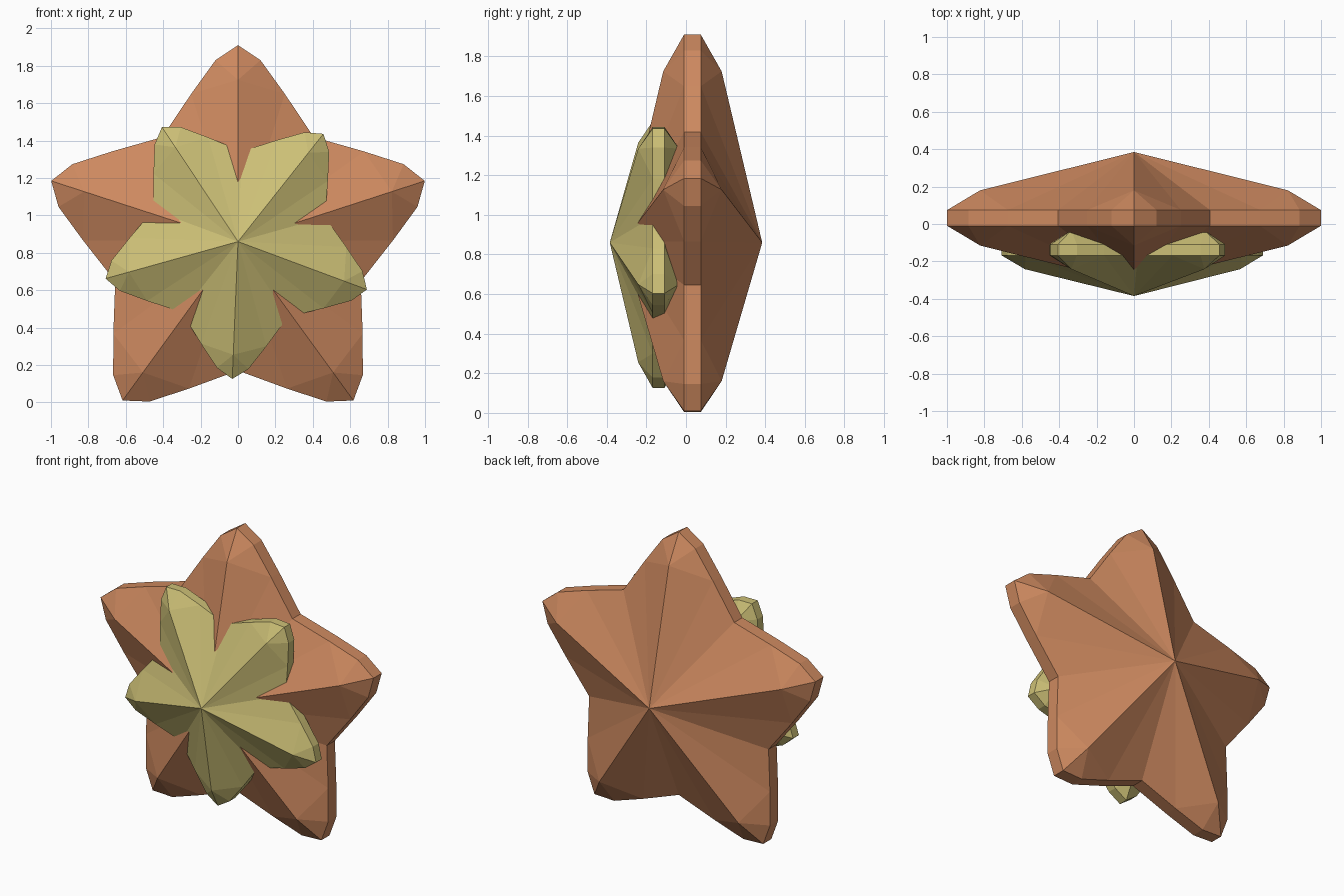
import bpy, bmesh
from math import sin, cos, pi, radians

cube = bpy.data.objects.get("Cube")
if cube:
    bpy.data.objects.remove(cube, do_unlink=True)

CENTRE_Z = 0.86
RIM_FRONT, RIM_BACK = -0.01, 0.075     # straight side wall of the star
APEX, RIDGE = 0.31, 0.105              # bulge beyond the rim at centre and ridge end
# half arm outline as (along, across): tip, shoulder, flank
TIP, SHOULDER, FLANK, RIDGE_END = (1.05, 0), (0.97, 0.12), (0.79, 0.25), (0.865, 0)
VALLEY_R = 0.69


def material(name, colour):
    m = bpy.data.materials.new(name)
    m.use_nodes = True
    m.diffuse_color = (*colour, 1)
    bsdf = next(n for n in m.node_tree.nodes if n.type == 'BSDF_PRINCIPLED')
    bsdf.inputs["Base Color"].default_value = (*colour, 1)
    return m


def faceted_star(name, mat, scale, turn, y_offset):
    """Five-armed faceted star with a ridged front, ridged back and thin side wall."""
    bm = bmesh.new()

    def vert(along, across, y, angle):
        x = along * cos(angle) - across * sin(angle)
        z = along * sin(angle) + across * cos(angle)
        return bm.verts.new((x * scale, y * scale + y_offset, z * scale + CENTRE_Z))

    rims = []
    for rim_y, out in ((RIM_FRONT, -1), (RIM_BACK, 1)):
        apex = vert(0, 0, rim_y + out * APEX, 0)
        angles = [turn + k * 2 * pi / 5 for k in range(5)]
        valleys = [vert(VALLEY_R, 0, rim_y, a + pi / 5) for a in angles]
        rim = []
        for k, a in enumerate(angles):
            tip = vert(*TIP, rim_y, a)
            ridge = vert(*RIDGE_END, rim_y + out * RIDGE, a)
            halves = []
            for side, valley in ((-1, valleys[k - 1]), (1, valleys[k])):
                shoulder = vert(SHOULDER[0], side * SHOULDER[1], rim_y, a)
                flank = vert(FLANK[0], side * FLANK[1], rim_y, a)
                for tri in ((tip, ridge, shoulder), (ridge, flank, shoulder),
                            (apex, flank, ridge), (apex, valley, flank)):
                    bm.faces.new(tri)
                halves.append((flank, shoulder))
            rim += [*halves[0], tip, *reversed(halves[1]), valleys[k]]
        rims.append(rim)

    # side wall joining the two rims
    front, back = rims
    for i in range(len(front)):
        bm.faces.new((front[i - 1], front[i], back[i], back[i - 1]))
    bmesh.ops.recalc_face_normals(bm, faces=bm.faces)

    mesh = bpy.data.meshes.new(name)
    bm.to_mesh(mesh)
    bm.free()
    mesh.materials.append(mat)
    obj = bpy.data.objects.new(name, mesh)
    bpy.context.collection.objects.link(obj)
    return obj


# large upright star, and a smaller inverted one set into its front
faceted_star("large_star", material("terracotta", (0.61, 0.25, 0.115)), 1.0, pi / 2, 0)
faceted_star("small_front_star", material("pale_yellow", (0.60, 0.52, 0.18)),
             0.7, radians(-92.4), -0.161)
